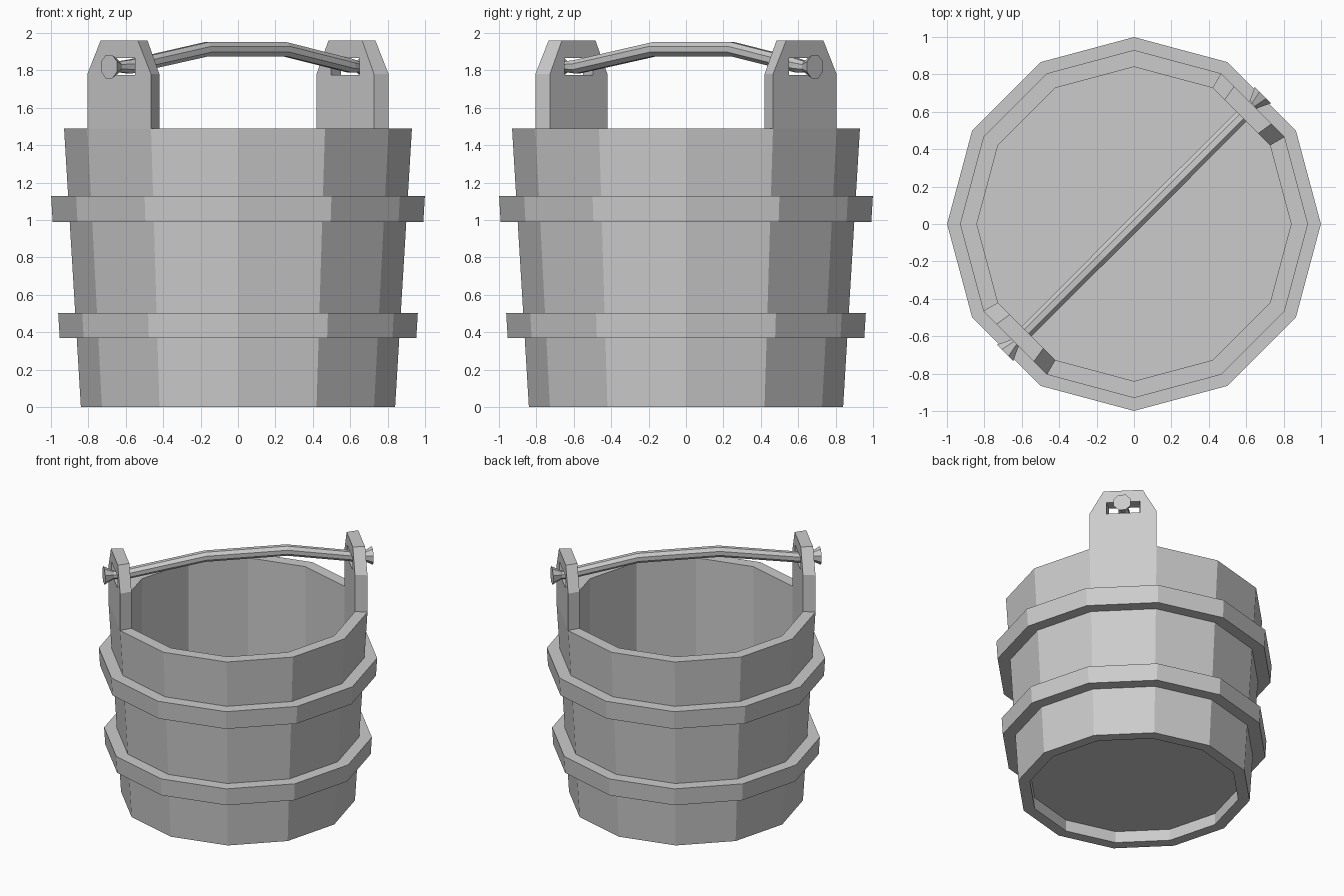
import bpy, bmesh
from math import cos, sin, pi, radians
from mathutils import Matrix

if "Cube" in bpy.data.objects:
    bpy.data.objects.remove(bpy.data.objects["Cube"])

TURN = Matrix.Rotation(radians(45), 4, 'Z')   # handle and lugs lie on the diagonal


def finish(bm, name, matrix=None):
    if matrix:
        bm.transform(matrix)
    bmesh.ops.recalc_face_normals(bm, faces=bm.faces)
    mesh = bpy.data.meshes.new(name)
    bm.to_mesh(mesh)
    bm.free()
    ob = bpy.data.objects.new(name, mesh)
    bpy.context.collection.objects.link(ob)
    return ob


def loft(name, rings, closed=False, matrix=None):
    """Bridge equal-sized rings of points; cap the ends unless closed."""
    bm = bmesh.new()
    vs = [[bm.verts.new(p) for p in ring] for ring in rings]
    n = len(vs[0])
    pairs = list(zip(vs, vs[1:])) + ([(vs[-1], vs[0])] if closed else [])
    for a, b in pairs:
        for i in range(n):
            j = (i + 1) % n
            bm.faces.new((a[i], a[j], b[j], b[i]))
    if not closed:
        bm.faces.new(vs[0])
        bm.faces.new(vs[-1])
    return finish(bm, name, matrix)


def flat_ring(r, z, n=12):
    return [(r * cos(2 * pi * i / n), r * sin(2 * pi * i / n), z) for i in range(n)]


def wall_radius(z):
    return 0.84 + 0.09 * z / 1.49


# Bucket: tapered outside, straight inside, recessed underside
bucket_profile = [(0.756, 0.09), (0.756, 0), (0.84, 0), (0.93, 1.49), (0.84, 1.49), (0.84, 0.11)]
loft("bucket", [flat_ring(r, z) for r, z in bucket_profile])

# Two hoops following the taper of the wall
for name, z0, z1 in (("lower_hoop", 0.37, 0.503), ("upper_hoop", 0.99, 1.13)):
    prof = [(wall_radius(z0) - 0.01, z0), (wall_radius(z0) + 0.091, z0),
            (wall_radius(z1) + 0.091, z1), (wall_radius(z1) - 0.01, z1)]
    loft(name, [flat_ring(r, z) for r, z in prof], closed=True)


# Lugs: chamfered upright boards with a rectangular hole, continuing a stave
def lug(name, angle):
    bm = bmesh.new()
    sides = []
    for r in (0.93, 0.84):
        x, w = r * cos(pi / 12), r * sin(pi / 12)
        t, h = w * 0.585, w * 0.5
        outline = [(-w, 1.49), (w, 1.49), (w, 1.78), (t, 1.96), (-t, 1.96), (-w, 1.78)]
        hole = [(-h, 1.775), (h, 1.775), (h, 1.867), (-h, 1.867)]
        P = [bm.verts.new((x, y, z)) for y, z in outline]
        H = [bm.verts.new((x, y, z)) for y, z in hole]
        for f in ((P[0], P[1], H[1], H[0]), (P[1], P[2], H[2], H[1]), (P[2], P[3], H[2]),
                  (P[3], P[4], H[3], H[2]), (P[4], P[5], H[3]), (P[5], P[0], H[0], H[3])):
            bm.faces.new(f)
        sides.append((P, H))
    for a, b in zip(*sides):
        for i in range(len(a)):
            j = (i + 1) % len(a)
            bm.faces.new((a[i], a[j], b[j], b[i]))
    finish(bm, name, Matrix.Rotation(angle, 4, 'Z') @ TURN)


lug("back_lug", 0)
lug("front_lug", pi)

# Handle: eight-sided bent bar with flared ends, as (distance, height, radius)
stations = [(-0.975, 1.82, 0.067), (-0.905, 1.82, 0.031), (-0.82, 1.82, 0.04),
            (-0.24, 1.913, 0.041), (0.355, 1.913, 0.041), (0.85, 1.825, 0.04),
            (0.905, 1.82, 0.031), (0.975, 1.82, 0.067)]
rings = [[(x, r * cos(pi / 8 + i * pi / 4), z + r * sin(pi / 8 + i * pi / 4)) for i in range(8)]
         for x, z, r in stations]
loft("handle", rings, matrix=TURN)
